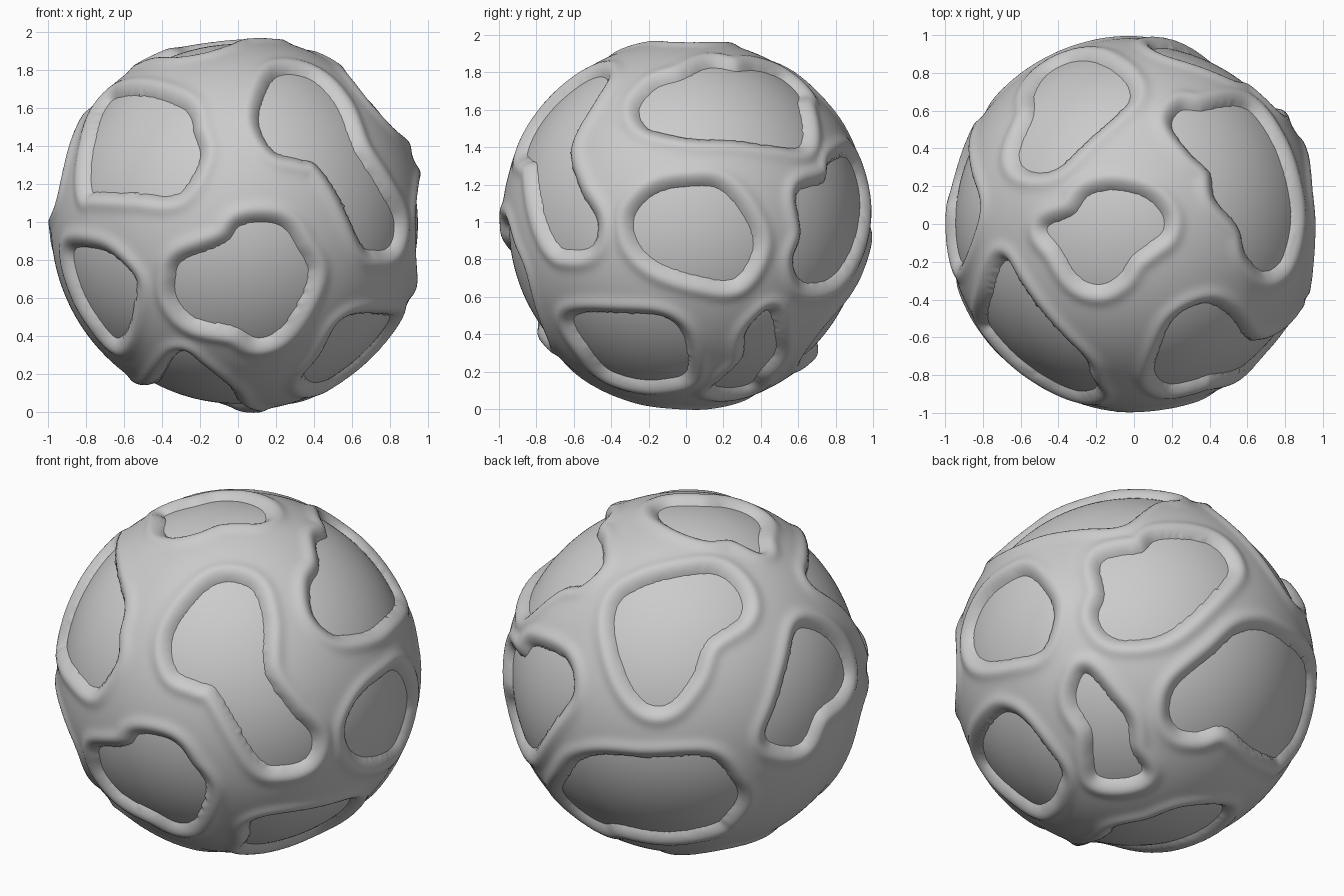
import bpy, bmesh
from math import sin, cos, radians, exp, sqrt
from mathutils import Vector
from mathutils.kdtree import KDTree

if "Cube" in bpy.data.objects:
    bpy.data.objects.remove(bpy.data.objects["Cube"])

CENTRE = Vector((0, 0, 0.99))
R_CORE, R_SHELL, LIP = 0.947, 0.985, 0.016
patches = []


def lift(az, el, pts):
    """Points (hundredths, seen from azimuth/elevation) -> unit directions on the core."""
    a, e = radians(az), radians(el)
    toward = Vector((sin(a) * cos(e), -cos(a) * cos(e), sin(e)))
    right = Vector((cos(a), sin(a), 0))
    up = toward.cross(right)
    out = []
    for u, v in pts:
        u, v = u / 100, v / 100
        d = sqrt(max(0.0004, R_CORE ** 2 - u * u - v * v))
        out.append((right * u + up * v + toward * d).normalized())
    return out


def patch(*groups):
    """Closed smooth outline on the sphere, from one or more views."""
    p = [q for g in groups for q in lift(*g)]
    n, loop = len(p), []
    for i in range(n):
        a, b, c, d = p[i - 1], p[i], p[(i + 1) % n], p[(i + 2) % n]
        for k in range(16):
            t = k / 16
            q = 0.5 * (2 * b + (c - a) * t + (2 * a - 5 * b + 4 * c - d) * t * t
                       + (3 * b - a - 3 * c + d) * t ** 3)
            loop.append(q.normalized())
    mid = sum(loop, Vector()).normalized()
    ex = mid.orthogonal().normalized()
    ey = mid.cross(ex)
    flat = [(q.dot(ex) / q.dot(mid), q.dot(ey) / q.dot(mid)) for q in loop[::2]]
    reach = min(q.dot(mid) for q in loop)
    patches.append((loop, mid, ex, ey, flat, reach))


FRONT, RIGHT, TOP, BOTTOM = (0, 0), (90, 0), (0, 90), (0, -90)
BACK_LEFT, BACK_RIGHT = (215, 30), (135, -25)

# front openings
patch((*FRONT, [(-77, 19), (-75, 44), (-68, 63), (-60, 67), (-39, 65), (-26, 58), (-23, 47),
                (-20, 34), (-31, 16), (-52, 16), (-73, 17)]))
patch((*FRONT, [(11, 52), (14, 68), (22, 78), (38, 76), (51, 63), (61, 39), (74, 18), (82, 2),
                (80, -11), (72, -14), (63, -8), (43, 29), (32, 34), (19, 38)]))
patch((*FRONT, [(-33, -29), (-29, -19), (-7, -10), (1, -1), (14, 1), (24, -2), (31, -12),
                (37, -27), (24, -53), (11, -60), (-2, -54), (-23, -49), (-32, -39)]))
patch((*FRONT, [(-86, -14), (-70, -14), (-57, -24), (-53, -34), (-57, -53), (-64, -60),
                (-73, -50), (-82, -34)]))
# right side openings
patch((*RIGHT, [(-60, -51), (-49, -47), (-20, -48), (-6, -53), (0, -64), (0, -79), (-12, -83),
                (-25, -83), (-41, -78), (-51, -67)]))
patch((*RIGHT, [(-28, 2), (-22, 12), (-12, 18), (2, 20), (17, 19), (29, 7), (36, -11),
                (26, -29), (7, -28), (-14, -21), (-25, -11)]))
patch((*RIGHT, [(59, 16), (73, 22), (76, 32), (86, 35), (92, 20), (92, 0), (82, -24),
                (72, -31), (61, -30), (57, -19), (61, -5)]))
# top openings
patch((*TOP, [(20, 51), (25, 60), (37, 60), (59, 61), (72, 45), (80, 24), (83, 3), (78, -19),
              (68, -25), (59, -16), (55, -2), (43, 13), (40, 27), (30, 37)]))
patch((*TOP, [(-46, -2), (-32, 5), (-24, 15), (-10, 18), (6, 14), (15, 5), (15, -4), (8, -10),
              (-1, -17), (-8, -27), (-18, -32), (-29, -28), (-39, -13)]))
# back and left openings
patch((*BACK_LEFT, [(-39, 16), (-36, 31), (-24, 39), (-2, 45), (17, 46), (29, 35), (29, 22),
                    (11, 8), (3, -11), (-9, -25), (-21, -25), (-32, -11)]))
patch((*BACK_LEFT, [(43, -41), (49, -24), (55, -3), (60, 16), (71, 17), (82, 8), (86, -5),
                    (82, -16), (71, -27), (63, -43), (52, -46)]))
patch((*BACK_LEFT, [(-44, -51), (-24, -53), (11, -53), (25, -65), (28, -73), (20, -83)]),
      (*BACK_RIGHT, [(76, -52), (66, -48), (53, -38), (39, -41), (29, -39), (25, -30),
                     (30, -16), (49, 0), (62, 12)]))
patch((*BACK_RIGHT, [(-24, -14), (-18, -8), (-5, -24), (2, -35), (3, -49), (8, -60), (-2, -64),
                     (-16, -62), (-18, -52), (-18, -38), (-25, -24)]))
# underside opening
patch((*BOTTOM, [(-42, 19), (-31, 59), (-20, 58), (-5, 43), (0, 22), (5, 6), (-3, -10),
                 (-11, -24), (-28, -30), (-42, -25), (-47, -5)]))

rim = [q for p in patches for q in p[0]]
tree = KDTree(len(rim))
for i, q in enumerate(rim):
    tree.insert(q, i)
tree.balance()


def inside(d):
    for _, mid, ex, ey, flat, reach in patches:
        w = d.dot(mid)
        if w < reach:
            continue
        x, y = d.dot(ex) / w, d.dot(ey) / w
        hit = False
        x0, y0 = flat[-1]
        for x1, y1 in flat:
            if (y0 > y) != (y1 > y) and x < x0 + (y - y0) * (x1 - x0) / (y1 - y0):
                hit = not hit
            x0, y0 = x1, y1
        if hit:
            return True
    return False


def make(name, bm):
    me = bpy.data.meshes.new(name)
    bm.to_mesh(me)
    bm.free()
    me.shade_smooth()
    ob = bpy.data.objects.new(name, me)
    ob.location = CENTRE
    bpy.context.collection.objects.link(ob)


# smooth inner ball seen through the openings
bm = bmesh.new()
bmesh.ops.create_icosphere(bm, subdivisions=6, radius=R_CORE)
make("inner_ball", bm)

# outer shell: rounded rims that dive into the ball around each opening
bm = bmesh.new()
bmesh.ops.create_icosphere(bm, subdivisions=7, radius=1)
deep = []
for v in bm.verts:
    d = v.co.normalized()
    s = tree.find(d)[2]
    if inside(d):
        r = R_CORE - 1.4 * min(s, 0.03)
        if s > 0.03:
            deep.append(v)
    else:
        r = (R_CORE + (R_SHELL - R_CORE) * (1 - exp(-s / 0.024))
             + LIP * exp(-((s - 0.065) / 0.04) ** 2) * min(1, s / 0.03))
    v.co = d * r
bmesh.ops.delete(bm, geom=deep, context='VERTS')
make("outer_shell", bm)
